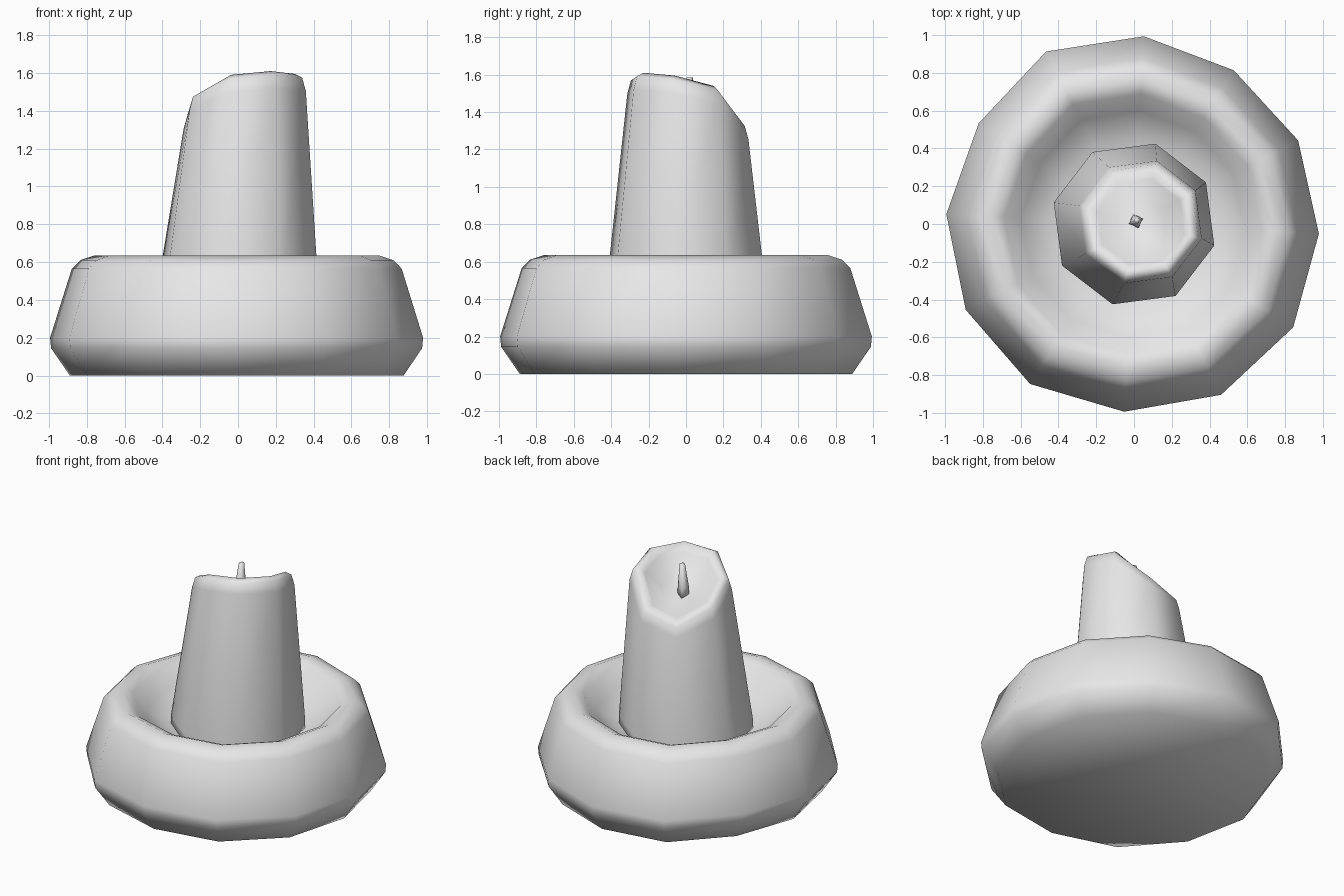
import bpy, bmesh, math

cube = bpy.data.objects.get("Cube")
if cube:
    bpy.data.objects.remove(cube)

grey = bpy.data.materials.new("pale grey")
grey.use_nodes = True
grey.diffuse_color = (0.8, 0.8, 0.8, 1)
grey.node_tree.nodes["Principled BSDF"].inputs["Base Color"].default_value = (0.8, 0.8, 0.8, 1)


def ring(radius, heights, sides, turn, centre=(0, 0), wobble=None):
    """Points of a polygon ring; heights is one number or one per corner."""
    pts = []
    for i in range(sides):
        a = math.radians(turn + i * 360 / sides)
        r = radius * (wobble[i] if wobble else 1)
        z = heights[i] if isinstance(heights, list) else heights
        pts.append((centre[0] + r * math.cos(a), centre[1] + r * math.sin(a), z))
    return pts


def loft(name, rings, tip=None):
    """Skin stacked rings, close the bottom, and fan or cap the top."""
    bm = bmesh.new()
    loops = [[bm.verts.new(p) for p in pts] for pts in rings]
    n = len(loops[0])
    bm.faces.new(loops[0][::-1])
    for low, high in zip(loops, loops[1:]):
        for i in range(n):
            j = (i + 1) % n
            bm.faces.new((low[i], low[j], high[j], high[i]))
    if tip:
        point = bm.verts.new(tip)
        for i in range(n):
            bm.faces.new((loops[-1][i], loops[-1][(i + 1) % n], point))
    else:
        bm.faces.new(loops[-1])
    bmesh.ops.recalc_face_normals(bm, faces=bm.faces)
    for f in bm.faces:
        f.smooth = True
    mesh = bpy.data.meshes.new(name)
    bm.to_mesh(mesh)
    bm.free()
    mesh.materials.append(grey)
    obj = bpy.data.objects.new(name, mesh)
    bpy.context.collection.objects.link(obj)
    return obj


# Bowl-shaped holder: radius and height of each ring, slightly uneven corners
profile = [(0.89, 0), (0.99, 0.145), (0.995, 0.2), (0.88, 0.565), (0.835, 0.61),
           (0.76, 0.635), (0.69, 0.605), (0.6, 0.5), (0.46, 0.42), (0.3, 0.4)]
uneven = [0.985, 0.98, 0.975, 1, 1.03, 0.985, 1, 1.005, 1.015, 1, 1.02, 1.01]
loft("holder", [ring(r, z, 12, -3, wobble=uneven) for r, z in profile], (0, 0, 0.4))

# Tapered candle with a melted, sloping rim and a dished top
rim = [1.595, 1.54, 1.345, 1.285, 1.39, 1.495, 1.59, 1.61]
top = (0.035, 0.01)
loft("candle", [
    ring(0.44, 0.38, 8, -15),
    ring(0.44, 0.47, 8, -15),
    ring(0.335, [z - 0.09 for z in rim], 8, -15, top),
    ring(0.315, [z - 0.02 for z in rim], 8, -15, top),
    ring(0.275, rim, 8, -15, top),
    ring(0.235, [z * 0.8 + 0.265 for z in rim], 8, -15, top),
    ring(0.13, [z * 0.3 + 0.95 for z in rim], 8, -15, top),
], (0.02, 0.015, 1.36))

# Wick
loft("wick", [
    ring(0.04, 1.34, 4, 20, (0.01, 0.015)),
    ring(0.038, 1.42, 4, 20, (0.01, 0.015)),
    ring(0.018, 1.585, 4, 20, (0.015, 0.02)),
])
